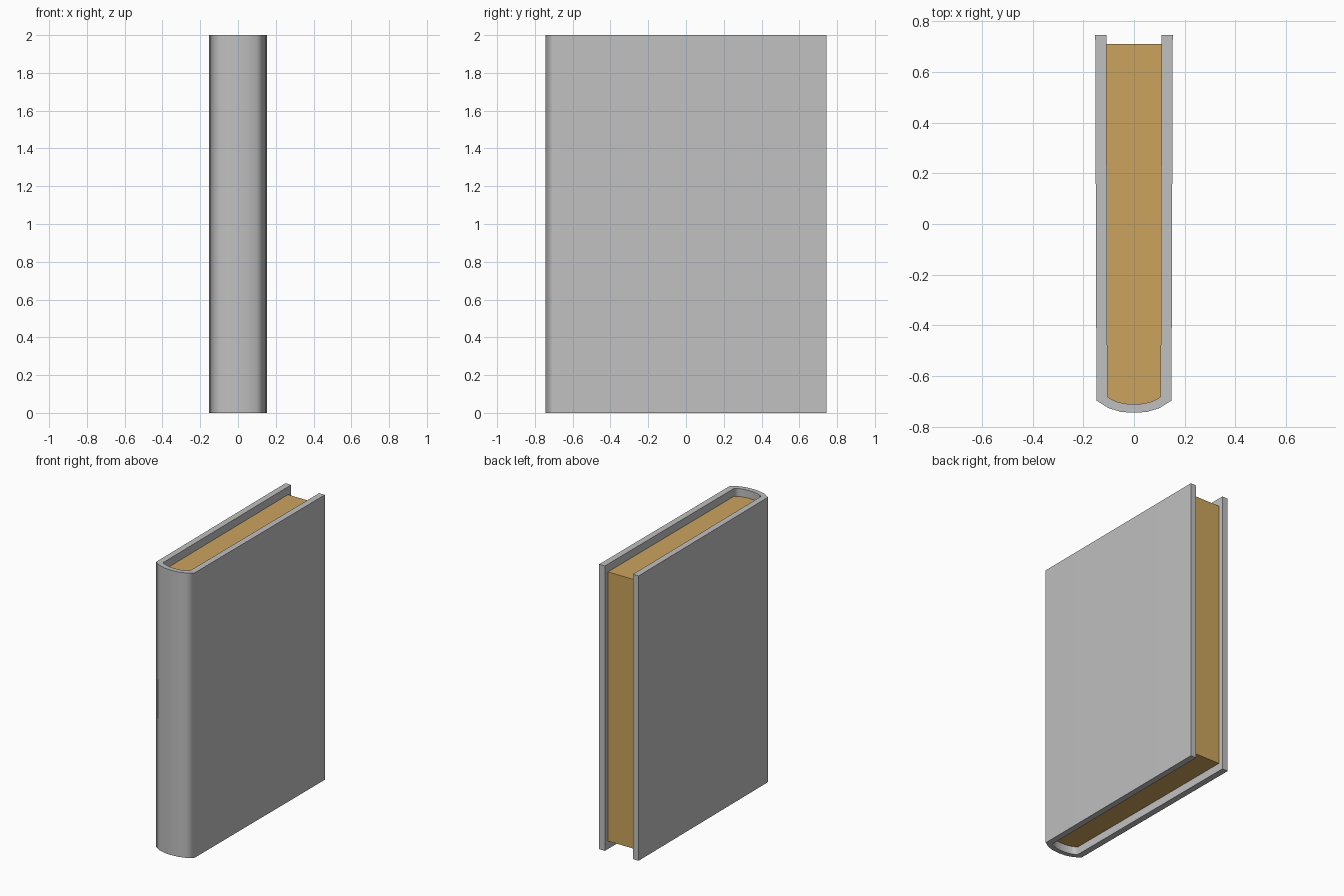
import bpy, bmesh, math

cube = bpy.data.objects.get("Cube")
if cube:
    bpy.data.objects.remove(cube)


def material(name, color):
    mat = bpy.data.materials.new(name)
    mat.use_nodes = True
    mat.diffuse_color = (*color, 1)
    mat.node_tree.nodes["Principled BSDF"].inputs["Base Color"].default_value = (*color, 1)
    return mat


def bowed_profile(front_half, back_half, corner_y, spine_y, back_y, segments=6):
    """U-shaped outline: back left, round the bowed spine, back right."""
    points = [(-back_half, back_y)]
    for i in range(segments + 1):
        t = 2 * i / segments - 1
        y = corner_y + (spine_y - corner_y) * (1 - abs(t) ** 2.5)
        points.append((t * front_half, y))
    return points + [(back_half, back_y)]


def extrude_outline(name, bottom, top, outline, mat):
    """Upright prism with the given flat outline."""
    bm = bmesh.new()
    face = bm.faces.new([bm.verts.new((x, y, bottom)) for x, y in outline])
    new = bmesh.ops.extrude_face_region(bm, geom=[face])["geom"]
    verts = [v for v in new if isinstance(v, bmesh.types.BMVert)]
    bmesh.ops.translate(bm, verts=verts, vec=(0, 0, top - bottom))
    bmesh.ops.recalc_face_normals(bm, faces=bm.faces)
    mesh = bpy.data.meshes.new(name)
    bm.to_mesh(mesh)
    bm.free()
    mesh.materials.append(mat)
    obj = bpy.data.objects.new(name, mesh)
    bpy.context.collection.objects.link(obj)

    # Soft spine, crisp board edges, flat boards
    bpy.ops.object.select_all(action="DESELECT")
    obj.select_set(True)
    bpy.context.view_layer.objects.active = obj
    bpy.ops.object.shade_smooth_by_angle(angle=math.radians(70))
    weighted = obj.modifiers.new("Weighted normals", "WEIGHTED_NORMAL")
    weighted.keep_sharp = True
    return obj


cover_grey = material("cover grey", (0.53, 0.53, 0.53))
page_tan = material("page tan", (0.60, 0.37, 0.11))

# Cover: two boards joined by a bowed spine
outer = bowed_profile(0.148, 0.153, -0.697, -0.745, 0.745)
inner = bowed_profile(0.105, 0.109, -0.683, -0.711, 0.745)
extrude_outline("cover", 0, 2, outer + inner[::-1], cover_grey)

# Page block, set in from the cover edges
pages = bowed_profile(0.105, 0.109, -0.683, -0.711, 0.71)
extrude_outline("pages", 0.055, 1.945, pages, page_tan)
